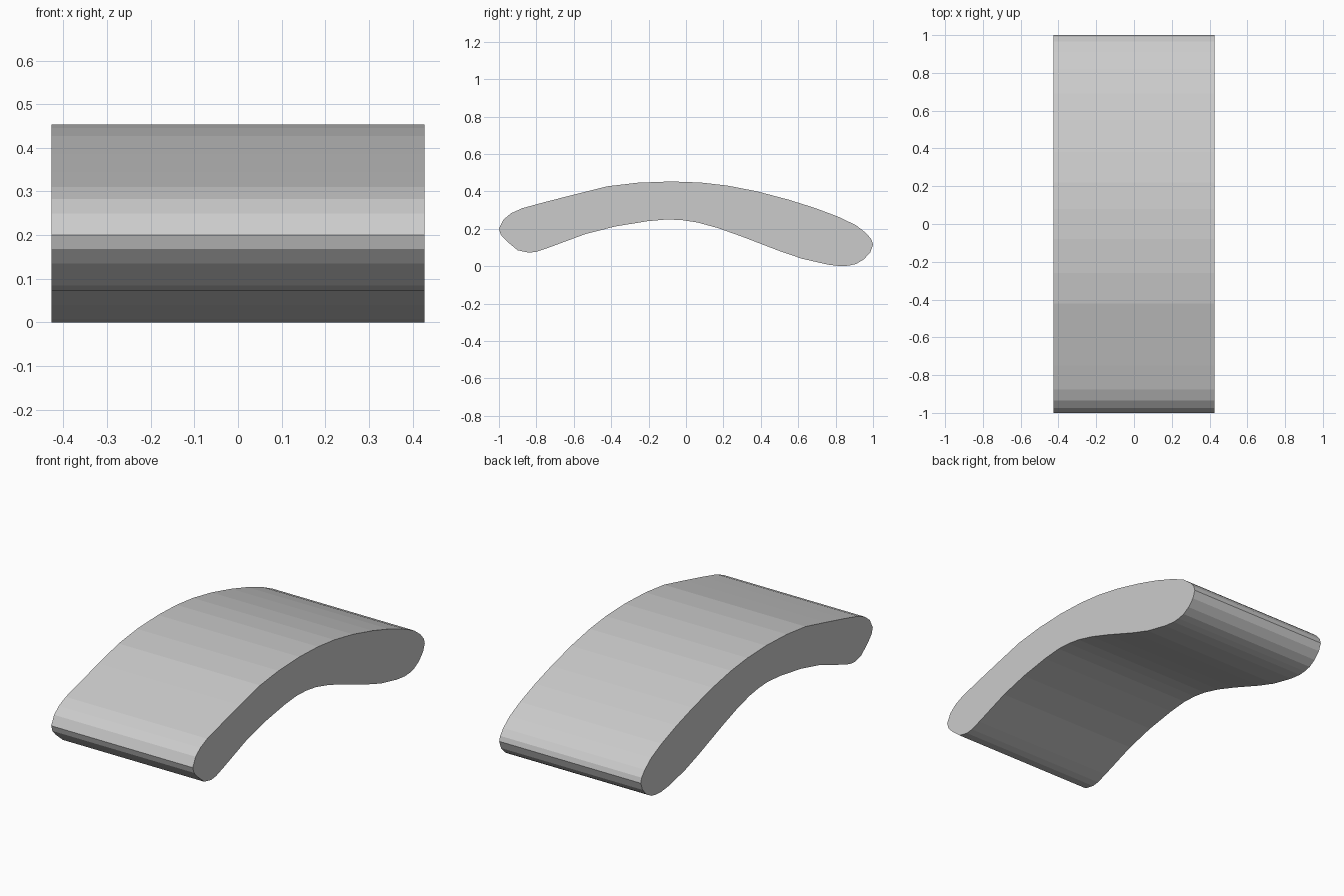
import bpy, bmesh

HALF_WIDTH = 0.427

# Side outline (y, z): over the top from front to back, then back underneath
OUTLINE = [
    (-1.0, 0.2), (-0.975, 0.25), (-0.935, 0.283), (-0.875, 0.31),
    (-0.75, 0.344), (-0.59, 0.385), (-0.42, 0.427), (-0.26, 0.446),
    (-0.08, 0.453), (0.08, 0.447), (0.22, 0.431), (0.38, 0.4),
    (0.55, 0.355), (0.69, 0.311), (0.82, 0.262), (0.91, 0.218),
    (0.965, 0.175), (0.992, 0.142), (1.0, 0.115), (0.985, 0.073),
    (0.95, 0.036), (0.91, 0.012), (0.87, 0.003), (0.83, 0.0),
    (0.76, 0.008), (0.62, 0.04), (0.5, 0.081), (0.3, 0.158),
    (0.17, 0.204), (0.06, 0.234), (-0.02, 0.246), (-0.1, 0.25),
    (-0.21, 0.24), (-0.38, 0.212), (-0.54, 0.171), (-0.74, 0.097),
    (-0.8, 0.077), (-0.84, 0.072), (-0.9, 0.085), (-0.96, 0.135),
    (-0.99, 0.168),
]

# Arched pad: outline extruded across the width
bm = bmesh.new()
side = bm.faces.new([bm.verts.new((-HALF_WIDTH, y, z)) for y, z in OUTLINE])
ext = bmesh.ops.extrude_face_region(bm, geom=[side], use_keep_orig=True)
bmesh.ops.translate(
    bm, vec=(2 * HALF_WIDTH, 0, 0),
    verts=[g for g in ext["geom"] if isinstance(g, bmesh.types.BMVert)])
bmesh.ops.recalc_face_normals(bm, faces=bm.faces)

mesh = bpy.data.meshes.new("arched_pad")
bm.to_mesh(mesh)
bm.free()
bpy.context.collection.objects.link(bpy.data.objects.new("arched_pad", mesh))
